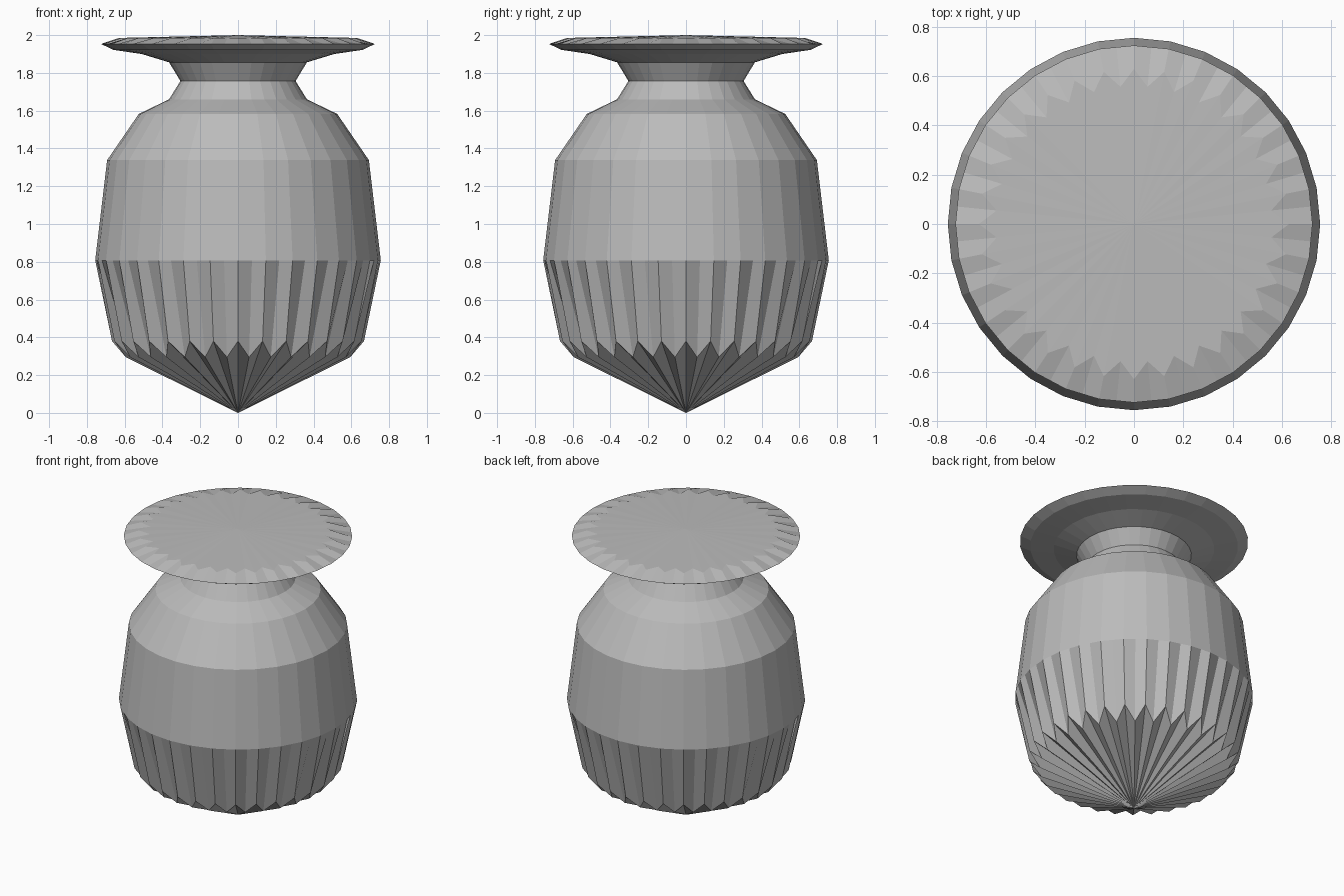
import bpy, bmesh, math

if "Cube" in bpy.data.objects:
    bpy.data.objects.remove(bpy.data.objects["Cube"])

N = 64  # 32 sides, plus edge midpoints where the fluting needs them
MID = math.cos(math.pi / 32)

mat = bpy.data.materials.new("plain grey")
mat.diffuse_color = (0.5, 0.5, 0.5, 1)
mat.use_nodes = True
mat.node_tree.nodes["Principled BSDF"].inputs["Base Color"].default_value = mat.diffuse_color

bm = bmesh.new()


def ring(ra, za, rb=None, zb=None):
    """Ring whose even points are (ra, za) and odd points (rb, zb)."""
    rb = ra * MID if rb is None else rb
    zb = za if zb is None else zb
    pts = []
    for i in range(N):
        r, z = (ra, za) if i % 2 == 0 else (rb, zb)
        a = 2 * math.pi * i / N
        pts.append(bm.verts.new((r * math.cos(a), r * math.sin(a), z)))
    return pts


# Fluted base, body, neck and rim, then zigzag lid edge
rings = [ring(0.667, 0.38, 0.597, 0.295)]
for r, z in [(0.756, 0.808), (0.693, 1.338), (0.525, 1.583), (0.365, 1.66),
             (0.305, 1.757), (0.365, 1.856), (0.51, 1.90), (0.66, 1.922),
             (0.725, 1.953)]:
    rings.append(ring(r, z))
rings.append(ring(0.63, 1.985, 0.56, 1.986))

for lo, hi in zip(rings, rings[1:]):
    for i in range(N):
        j = (i + 1) % N
        bm.faces.new((lo[i], lo[j], hi[j], hi[i]))

# Pointed bottom and shallow top
bottom = bm.verts.new((0, 0, 0))
top = bm.verts.new((0, 0, 2))
for i in range(N):
    j = (i + 1) % N
    bm.faces.new((bottom, rings[0][j], rings[0][i]))
    bm.faces.new((top, rings[-1][i], rings[-1][j]))

bmesh.ops.recalc_face_normals(bm, faces=bm.faces)
mesh = bpy.data.meshes.new("fluted_jar")
bm.to_mesh(mesh)
bm.free()
mesh.materials.append(mat)
bpy.context.collection.objects.link(bpy.data.objects.new("fluted_jar", mesh))
